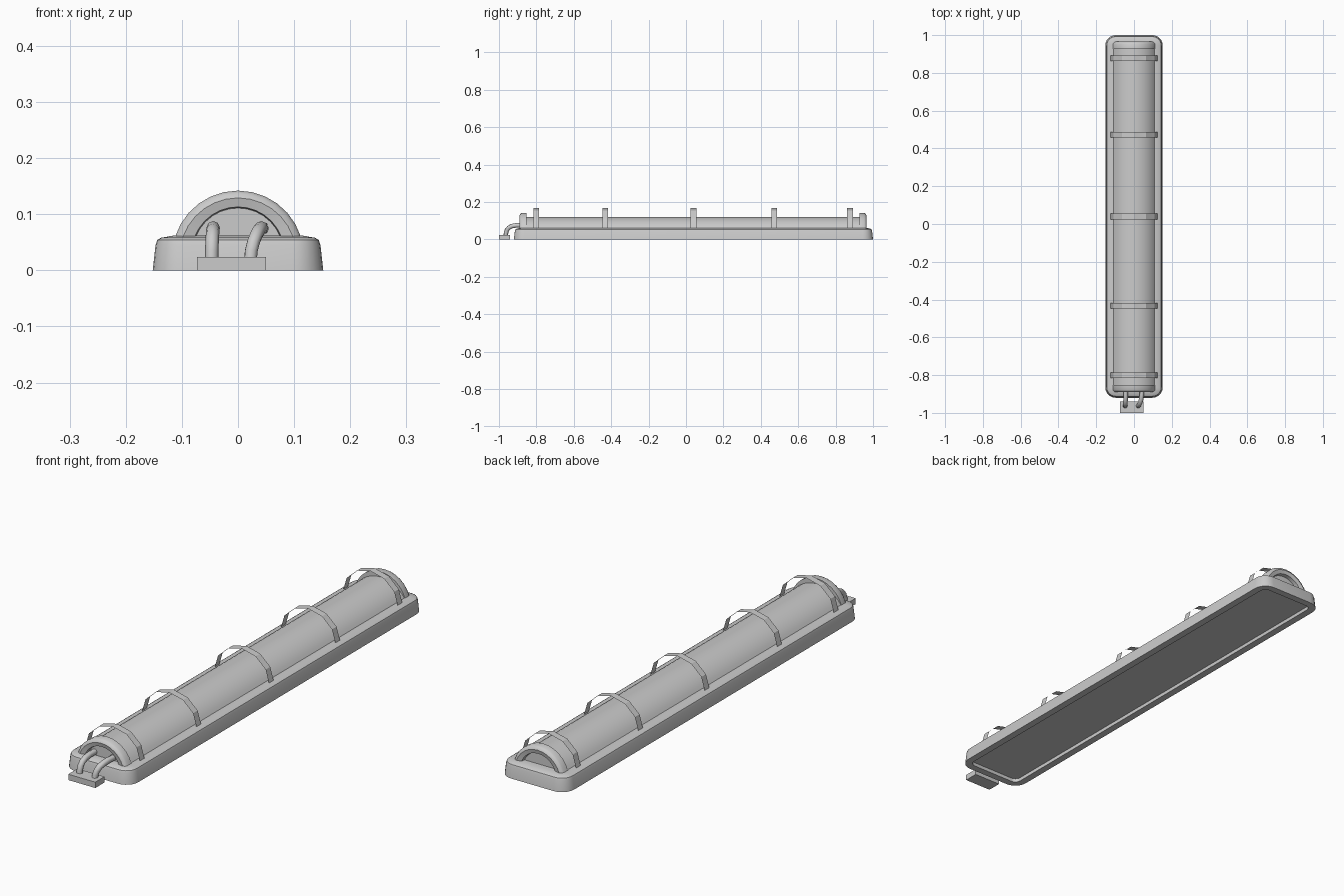
import bpy, bmesh, math
from mathutils import Vector

if "Cube" in bpy.data.objects:
    bpy.data.objects.remove(bpy.data.objects["Cube"])


def finish(name, bm, smooth=True, closed=True):
    if closed:
        bmesh.ops.recalc_face_normals(bm, faces=bm.faces)
    me = bpy.data.meshes.new(name)
    bm.to_mesh(me)
    bm.free()
    ob = bpy.data.objects.new(name, me)
    bpy.context.collection.objects.link(ob)
    if smooth:
        bpy.ops.object.select_all(action='DESELECT')
        bpy.context.view_layer.objects.active = ob
        ob.select_set(True)
        bpy.ops.object.shade_smooth_by_angle(angle=math.radians(35))
    return ob


def loft(name, rings):
    """Skin closed rings of equal point count and cap both ends."""
    bm = bmesh.new()
    loops = [[bm.verts.new(p) for p in r] for r in rings]
    n = len(loops[0])
    for a, b in zip(loops, loops[1:]):
        for i in range(n):
            j = (i + 1) % n
            bm.faces.new((a[i], a[j], b[j], b[i]))
    bm.faces.new(loops[0])
    bm.faces.new(loops[-1])
    return finish(name, bm)


def rounded_rect(inset, z, seg=6):
    hx, hy, r = 0.152 - inset, 0.96 - inset, max(0.055 - inset, 0.008)
    pts = []
    for k, (sx, sy) in enumerate(((1, 1), (-1, 1), (-1, -1), (1, -1))):
        for i in range(seg + 1):
            a = math.radians(90 * (k + i / seg))
            pts.append((sx * (hx - r) + r * math.cos(a),
                        0.04 + sy * (hy - r) + r * math.sin(a), z))
    return pts


def arch(half, top, y, z0=0.06, seg=12):
    """Circular segment standing on z0; the chord closes the ring."""
    h = top - z0
    R = (half * half + h * h) / (2 * h)
    zc = top - R
    a0 = math.atan2(z0 - zc, half)
    pts = []
    for i in range(seg + 1):
        a = a0 + (math.pi - 2 * a0) * i / seg
        pts.append((R * math.cos(a), y, zc + R * math.sin(a)))
    return pts


# Tapered base tray with a shallow recess underneath
loft("base", [rounded_rect(i, z) for i, z in (
    (0.03, 0.015), (0.03, 0.0), (0.0, 0.0), (0.005, 0.045), (0.008, 0.054),
    (0.015, 0.058), (0.038, 0.062))])

# Long curved lens
loft("lens", [arch(0.11, 0.12, y, seg=16) for y in (-0.87, 0.94)])

# End caps with a recessed face
for name, y, d in (("front_cap", -0.89, 1), ("back_cap", 0.965, -1)):
    loft(name, [arch(h, t, y + d * o) for h, t, o in (
        (0.112, 0.142, 0.038), (0.112, 0.142, 0.012), (0.107, 0.137, 0.004),
        (0.098, 0.129, 0.0), (0.077, 0.113, 0.004), (0.075, 0.111, 0.02))])

# Thin guard straps arching over the lens
for k, y in enumerate((-0.80, -0.432, 0.04, 0.472, 0.877)):
    bm = bmesh.new()
    prof = [(0.125 * math.cos(math.pi * i / 6), 0.055 + 0.114 * math.sin(math.pi * i / 6))
            for i in range(7)]
    rows = [[bm.verts.new((x, y + s, z)) for s in (-0.015, 0.015)] for x, z in prof]
    for a, b in zip(rows, rows[1:]):
        bm.faces.new((a[0], a[1], b[1], b[0]))
    bm.normal_update()
    if rows[3][0].normal.z < 0:
        bmesh.ops.reverse_faces(bm, faces=bm.faces)
    finish(f"guard_strap_{k + 1}", bm, smooth=False, closed=False)

# Connector block
bm = bmesh.new()
bmesh.ops.create_cube(bm, size=1)
for v in bm.verts:
    v.co = Vector((v.co.x * 0.123 - 0.0115, v.co.y * 0.06 - 0.97, v.co.z * 0.024 + 0.012))
finish("connector", bm, smooth=False)

# Two cables from the cap to the connector
for name, x0, x1 in (("left_cable", -0.044, -0.047), ("right_cable", 0.043, 0.022)):
    cu = bpy.data.curves.new(name, 'CURVE')
    cu.dimensions = '3D'
    cu.bevel_depth = 0.012
    cu.bevel_resolution = 2
    cu.resolution_u = 6
    cu.use_fill_caps = True
    sp = cu.splines.new('BEZIER')
    sp.bezier_points.add(1)
    a, b = sp.bezier_points
    a.co, b.co = (x0, -0.865, 0.075), (x1, -0.964, 0.015)
    a.handle_left, a.handle_right = (x0, -0.83, 0.075), (x0, -0.955, 0.082)
    b.handle_left, b.handle_right = (x1, -0.962, 0.055), (x1, -0.964, 0.0)
    ob = bpy.data.objects.new(name, cu)
    bpy.context.collection.objects.link(ob)
